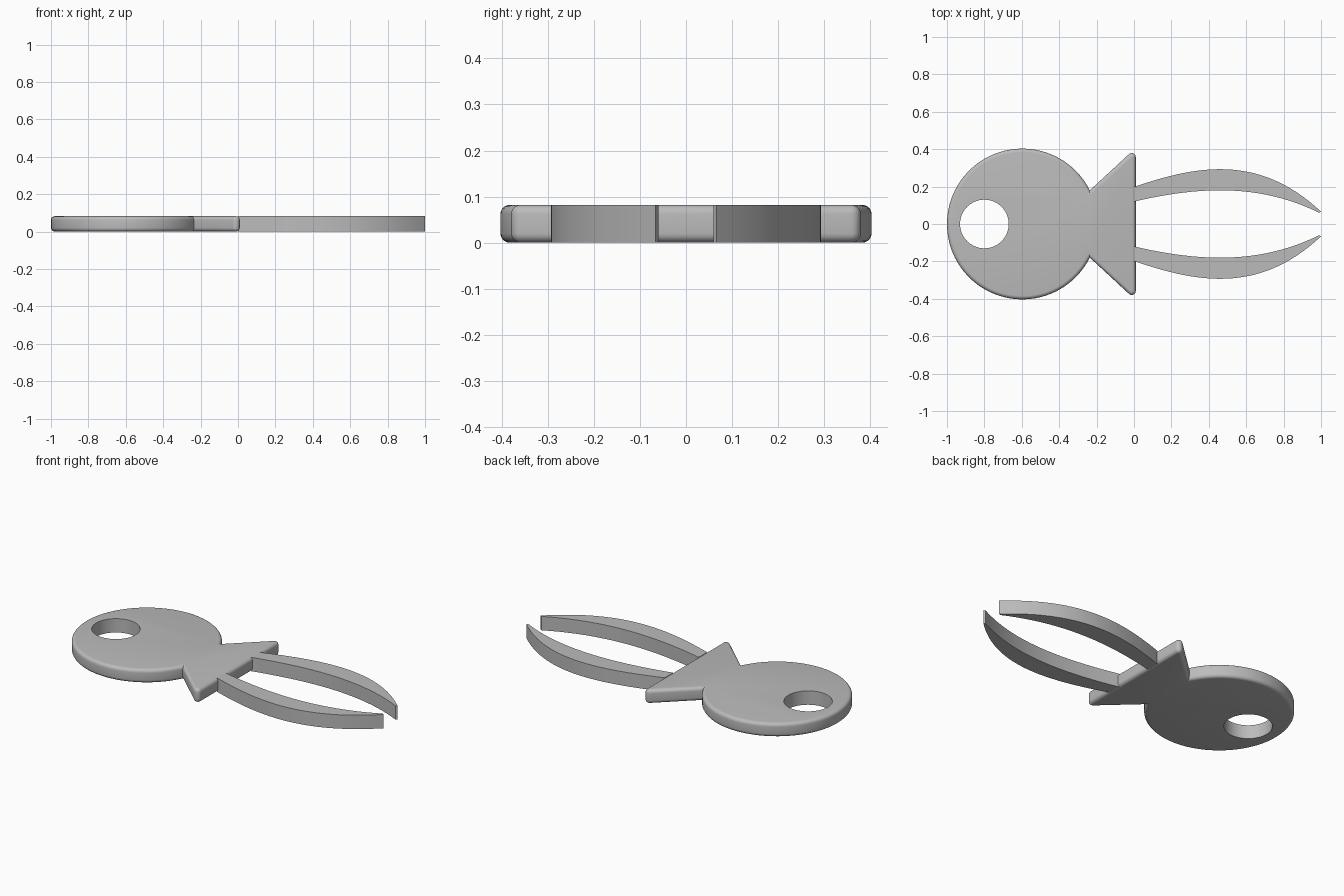
import bpy, bmesh
from math import sin, cos, pi, radians

default = bpy.data.objects.get("Cube")
if default:
    bpy.data.objects.remove(default)

H = 0.082       # plate thickness
ROUND = 0.02    # edge rounding

grey = bpy.data.materials.new("light grey")
grey.use_nodes = True
grey.diffuse_color = (0.5, 0.5, 0.5, 1)
grey.node_tree.nodes["Principled BSDF"].inputs["Base Color"].default_value = (0.5, 0.5, 0.5, 1)


def plate(name, outline, z0=0.0, z1=H, rounding=0.0):
    """Extrude a counter-clockwise outline, optionally rounding its rims."""
    bm = bmesh.new()
    base = bm.faces.new([bm.verts.new((x, y, z0)) for x, y in outline])
    top = bmesh.ops.extrude_face_region(bm, geom=[base])["geom"]
    bmesh.ops.translate(bm, vec=(0, 0, z1 - z0),
                        verts=[g for g in top if isinstance(g, bmesh.types.BMVert)])
    bmesh.ops.recalc_face_normals(bm, faces=bm.faces)
    if rounding:
        rims = [e for e in bm.edges if abs(e.verts[0].co.z - e.verts[1].co.z) < 1e-6]
        bmesh.ops.bevel(bm, geom=rims, offset=rounding, segments=5,
                        profile=0.5, affect='EDGES', clamp_overlap=False)
    mesh = bpy.data.meshes.new(name)
    bm.to_mesh(mesh)
    bm.free()
    mesh.materials.append(grey)
    obj = bpy.data.objects.new(name, mesh)
    bpy.context.collection.objects.link(obj)
    return obj


def smooth(obj):
    bpy.ops.object.select_all(action='DESELECT')
    obj.select_set(True)
    bpy.context.view_layer.objects.active = obj
    bpy.ops.object.shade_smooth_by_angle(angle=radians(30))


def arc(cx, cy, r, a0, a1, n):
    return [(cx + r * cos(a0 + (a1 - a0) * i / n),
             cy + r * sin(a0 + (a1 - a0) * i / n)) for i in range(n + 1)]


# Round head joined to the flared collar, with rounded collar corners
neck = radians(26.5)
head_arc = arc(-0.597, 0, 0.403, neck, 2 * pi - neck, 80)
corner = arc(-0.012, 0.358, 0.0215, 0, radians(133), 6)
lower_corner = [(x, -y) for x, y in reversed(corner)]
body = plate("head_and_collar", head_arc + lower_corner + corner, rounding=ROUND)

# Keyring hole through the head
cutter = plate("hole_cutter", arc(-0.8, 0, 0.13, 0, 2 * pi, 64)[:-1], -0.1, 0.2)
cut = body.modifiers.new("hole", 'BOOLEAN')
cut.operation = 'DIFFERENCE'
cut.solver = 'EXACT'
cut.object = cutter
bpy.context.view_layer.objects.active = body
bpy.ops.object.modifier_apply(modifier=cut.name)
bpy.data.objects.remove(cutter)
smooth(body)


# Curved tapering prongs
def bow(x, peak, a, b):
    u = x - 0.46
    return peak + a * u * u + b * u ** 3


N = 32
outer = [(i / N, bow(i / N, 0.293, -0.60, -0.33)) for i in range(N + 1)]
inner = [(0.99 * i / N, bow(0.99 * i / N, 0.18, -0.35, -0.145)) for i in range(N + 1)]
prong = inner + outer[::-1]
smooth(plate("left_prong", prong))
smooth(plate("right_prong", [(x, -y) for x, y in reversed(prong)]))
